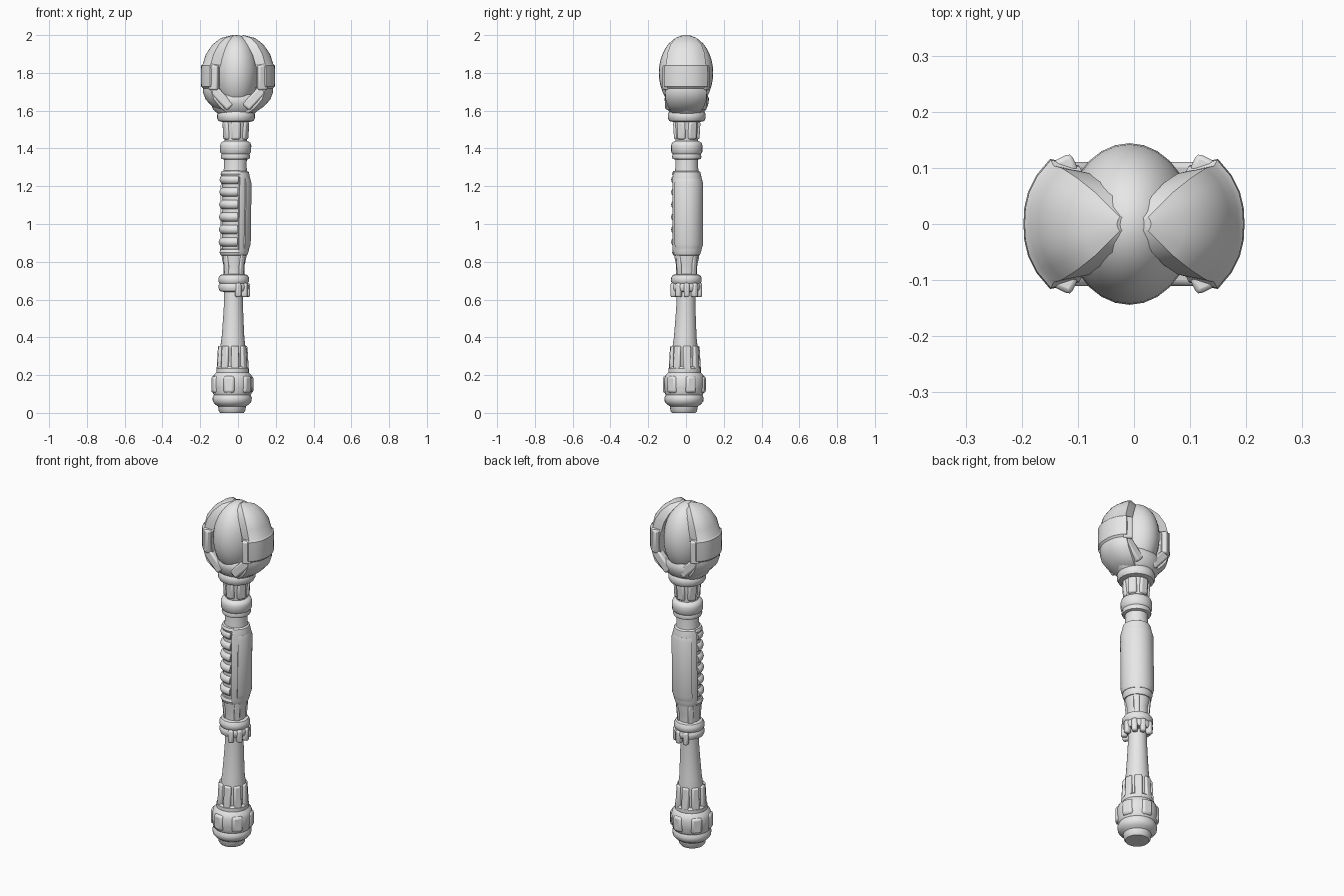
import bpy, bmesh, math
from mathutils import Vector, Matrix

cube = bpy.data.objects.get("Cube")
if cube:
    bpy.data.objects.remove(cube, do_unlink=True)

grey = bpy.data.materials.new("plain grey")
grey.use_nodes = True
grey.diffuse_color = (0.8, 0.8, 0.8, 1)
grey.node_tree.nodes["Principled BSDF"].inputs["Base Color"].default_value = (0.8, 0.8, 0.8, 1)


def axis(z):
    """Centre of the slightly leaning shaft at height z."""
    t = min(z / 1.6, 1)
    return Vector((-0.032 + 0.022 * t, -0.012 + 0.016 * min(2 * t, 1), 0))


def finish(name, bm, angle=40, bevel=0):
    bmesh.ops.recalc_face_normals(bm, faces=bm.faces)
    mesh = bpy.data.meshes.new(name)
    bm.to_mesh(mesh)
    bm.free()
    mesh.materials.append(grey)
    ob = bpy.data.objects.new(name, mesh)
    bpy.context.collection.objects.link(ob)
    if bevel:
        mod = ob.modifiers.new("rounded edges", "BEVEL")
        mod.width, mod.segments = bevel, 2
    bpy.ops.object.select_all(action="DESELECT")
    ob.select_set(True)
    bpy.context.view_layer.objects.active = ob
    bpy.ops.object.shade_smooth_by_angle(angle=math.radians(angle))
    return ob


def skin(bm, rings, closed_path=False):
    """Join rings of points into a solid, capped at the ends."""
    rows = [[bm.verts.new(p) for p in ring] for ring in rings]
    n = len(rows[0])
    pairs = list(zip(rows, rows[1:])) + ([(rows[-1], rows[0])] if closed_path else [])
    for a, b in pairs:
        for i in range(n):
            j = (i + 1) % n
            bm.faces.new((a[i], a[j], b[j], b[i]))
    if not closed_path:
        bm.faces.new(rows[0])
        bm.faces.new(rows[-1])


def turned(name, profile, sx=1, sy=1, segs=28):
    """Full turned part from (radius, height) pairs."""
    bm = bmesh.new()
    turn = [math.tau * i / segs for i in range(segs)]
    skin(bm, [[axis(z) + Vector((sx * r * math.cos(a), sy * r * math.sin(a), z)) for a in turn]
              for r, z in profile])
    return finish(name, bm)


def arc_part(name, section, start, end, steps=16):
    """Sweep a closed (radius, height) section part of the way round the shaft."""
    bm = bmesh.new()
    rings = []
    for i in range(steps + 1):
        a = math.radians(start + (end - start) * i / steps)
        rings.append([axis(z) + Vector((r * math.cos(a), r * math.sin(a), z)) for r, z in section])
    skin(bm, rings)
    return finish(name, bm)


def lug(name, angle, radius, z, size, bevel=0.008, tilt=0):
    """Rounded block set on the shaft; size is depth, width, height."""
    bm = bmesh.new()
    a = math.radians(angle)
    at = axis(z) + Vector((radius * math.cos(a), radius * math.sin(a), z))
    mat = Matrix.Translation(at) @ Matrix.Rotation(a, 4, "Z") @ Matrix.Rotation(tilt, 4, "Y")
    bmesh.ops.create_cube(bm, size=1, matrix=mat @ Matrix.Diagonal((*size, 1)))
    return finish(name, bm, bevel=bevel)


# Pommel, with a rounded foot, a thick ring and lugs
turned("pommel_foot", [(0.062, 0), (0.07, 0.01), (0.074, 0.035), (0.09, 0.045), (0.102, 0.06),
                       (0.104, 0.08), (0.097, 0.095), (0.103, 0.105), (0.105, 0.13)])
turned("pommel_ring", [(0.09, 0.115), (0.103, 0.12), (0.107, 0.135), (0.107, 0.18),
                       (0.1, 0.2), (0.086, 0.215), (0.086, 0.235), (0.075, 0.245)])
for k in range(6):
    lug("pommel_lug", 60 * k + 20, 0.09, 0.15, (0.046, 0.06, 0.09), 0.014)

# Fluted collar and tapered lower shaft
turned("lower_shaft", [(0.068, 0.22), (0.068, 0.34), (0.06, 0.4), (0.054, 0.5), (0.05, 0.58),
                       (0.05, 0.66)])
for k in range(8):
    lug("collar_flute", 45 * k + 10, 0.066, 0.285, (0.03, 0.04, 0.14), 0.008, -0.06)

# Middle collar with hanging teeth
turned("middle_collar", [(0.05, 0.64), (0.074, 0.645), (0.08, 0.66), (0.08, 0.675), (0.074, 0.685),
                         (0.081, 0.695), (0.081, 0.715), (0.072, 0.73), (0.055, 0.735)])
for k in range(6):
    lug("collar_tooth", 36 * k - 70, 0.07, 0.65, (0.034, 0.03, 0.075), 0.01)

# Inner shaft running through the grip to the upper collar
turned("upper_shaft", [(0.056, 0.72), (0.056, 0.78), (0.066, 0.83), (0.066, 1.26), (0.06, 1.3),
                       (0.06, 1.37)])
for k in range(4):
    lug("grip_strut", 90 * k + 45, 0.05, 0.785, (0.03, 0.03, 0.11), 0.006, 0.08)

# Grip: plain shell on the left rear, finger ribs on the right front
arc_part("grip_shell", [(0.05, 0.83), (0.07, 0.835), (0.078, 0.86), (0.08, 1.24), (0.072, 1.275),
                        (0.05, 1.29)], -72, 162, 24)
arc_part("grip_panel", [(0.06, 0.865), (0.08, 0.87), (0.087, 0.895), (0.087, 1.215), (0.08, 1.24),
                        (0.06, 1.245)], -48, 138, 24)
for k in range(6):
    mid = 0.905 + 0.066 * k
    section = [(0.055 + 0.028 * math.sin(math.pi * i / 6), mid - 0.026 * math.cos(math.pi * i / 6))
               for i in range(7)]
    arc_part("finger_rib", section, 168, 282)
for z in (0.85, 1.265):
    arc_part("grip_end_band", [(0.05, z - 0.02), (0.072, z - 0.015), (0.078, z), (0.072, z + 0.015),
                               (0.05, z + 0.02)], 158, 292)

# Upper collar and panelled neck
turned("upper_collar", [(0.058, 1.34), (0.074, 1.345), (0.078, 1.355), (0.074, 1.37), (0.082, 1.38),
                        (0.083, 1.415), (0.078, 1.43), (0.062, 1.44)])
turned("neck", [(0.058, 1.42), (0.06, 1.47), (0.066, 1.54), (0.068, 1.57)])
for k in range(6):
    lug("neck_panel", 60 * k + 30, 0.058, 1.495, (0.024, 0.048, 0.095), 0.01, 0.06)

# Cup under the head
turned("cup_ring", [(0.07, 1.54), (0.092, 1.545), (0.1, 1.56), (0.1, 1.58), (0.09, 1.6),
                    (0.08, 1.605)])
turned("head_cup", [(0.085, 1.585), (0.105, 1.605), (0.118, 1.64), (0.12, 1.665), (0.11, 1.685),
                    (0.09, 1.69)], sx=1.15, sy=0.98)

# Egg-shaped core
bm = bmesh.new()
bmesh.ops.create_uvsphere(bm, u_segments=28, v_segments=18, radius=1,
                          matrix=Matrix.Translation((-0.008, 0, 1.8)) @ Matrix.Diagonal((0.115, 0.144, 0.2, 1)))
finish("head_core", bm)

# Two claws closing over the core: reach, height, half width, thickness
claw_path = [(0.09, 1.59, 0.075, 0.06), (0.135, 1.62, 0.095, 0.07), (0.172, 1.66, 0.108, 0.075),
             (0.186, 1.7, 0.11, 0.08), (0.186, 1.718, 0.105, 0.08), (0.195, 1.728, 0.114, 0.085),
             (0.197, 1.78, 0.116, 0.085), (0.195, 1.838, 0.114, 0.085), (0.186, 1.848, 0.104, 0.085),
             (0.17, 1.9, 0.1, 0.085), (0.135, 1.95, 0.082, 0.08), (0.09, 1.985, 0.055, 0.06),
             (0.03, 2.0, 0.012, 0.02)]
for side, word in ((1, "left"), (-1, "right")):
    bm = bmesh.new()
    rings = []
    for x, z, w, thick in claw_path:
        steps = [i / 4 for i in range(-4, 5)]
        drop = 0.045 * w / 0.11
        outer = [Vector((side * (x - drop * abs(t) ** 2.5), w * t, z)) for t in steps]
        inner = [Vector((side * max(x - drop - thick * 0.6, 0.005), w * 0.9 * t, z - 0.008)) for t in steps]
        rings.append(outer + inner[::-1])
    skin(bm, rings)
    finish(word + "_claw", bm, 35)

    # Clasps on the claw edges
    for face in (-1, 1):
        bm = bmesh.new()
        mat = (Matrix.Translation((side * 0.128, face * 0.1, 1.775))
               @ Matrix.Rotation(-side * face * 0.45, 4, "Z"))
        bmesh.ops.create_cube(bm, size=1, matrix=mat @ Matrix.Diagonal((0.05, 0.035, 0.13, 1)))
        finish(word + "_clasp", bm, bevel=0.008)

        # Sloping braces from the cup to the claws
        bm = bmesh.new()
        mat = (Matrix.Translation((side * 0.085, face * 0.088, 1.665))
               @ Matrix.Rotation(side * 0.75, 4, "Y"))
        bmesh.ops.create_cube(bm, size=1, matrix=mat @ Matrix.Diagonal((0.05, 0.045, 0.13, 1)))
        finish(word + "_brace", bm, bevel=0.01)
